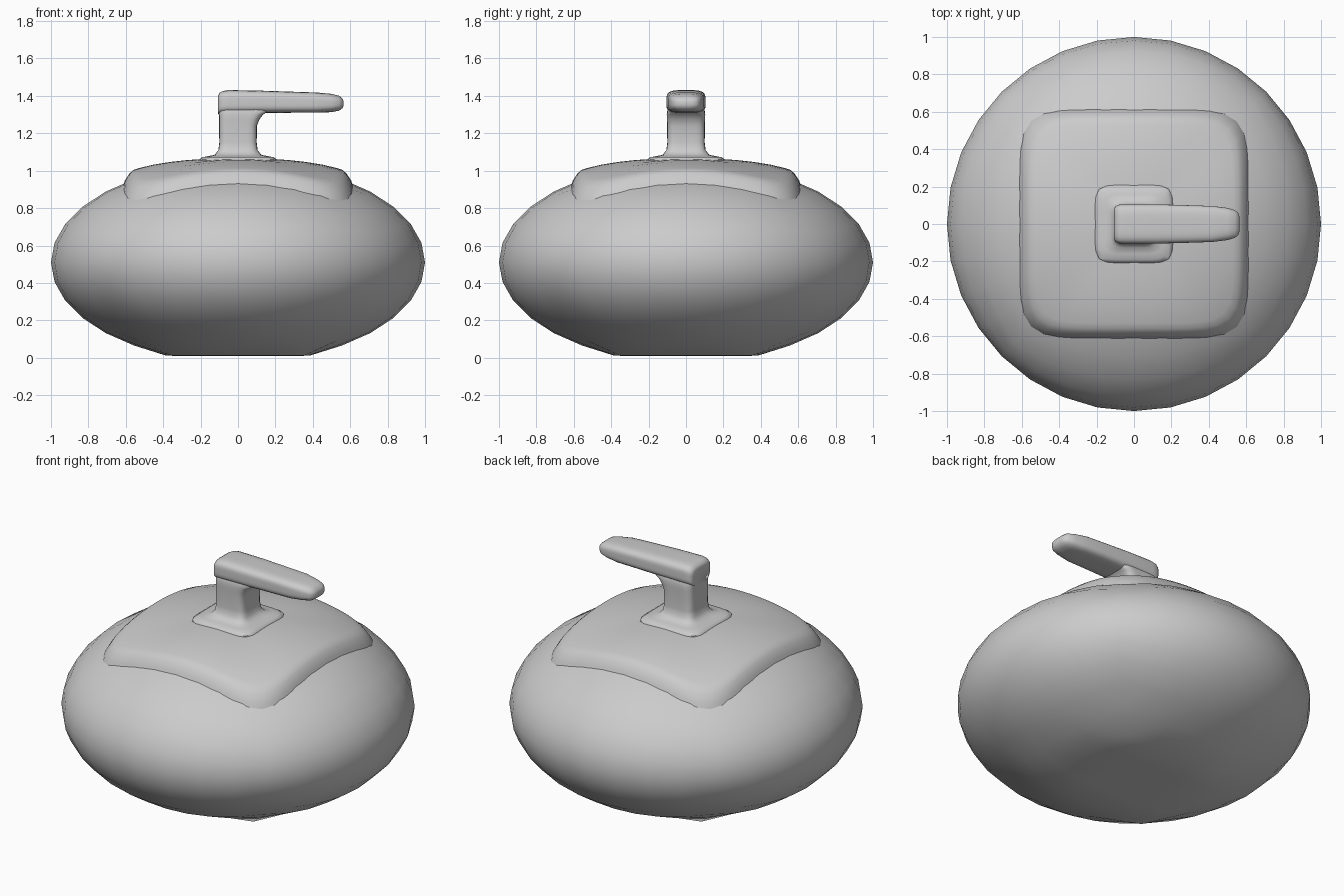
import bpy, bmesh, math
from mathutils import Vector

if "Cube" in bpy.data.objects:
    bpy.data.objects.remove(bpy.data.objects["Cube"])

CZ, RZ = 0.51, 0.535          # body centre height and vertical radius


def dome(r):
    return CZ + RZ * math.sqrt(max(0.0, 1 - r * r))


def finish(name, bm, angle=50):
    bmesh.ops.recalc_face_normals(bm, faces=bm.faces)
    me = bpy.data.meshes.new(name)
    bm.to_mesh(me)
    bm.free()
    ob = bpy.data.objects.new(name, me)
    bpy.context.collection.objects.link(ob)
    bpy.ops.object.select_all(action='DESELECT')
    ob.select_set(True)
    bpy.context.view_layer.objects.active = ob
    bpy.ops.object.shade_smooth_by_angle(angle=math.radians(angle))
    return ob


def rounded(t, p):
    """Point on a unit rounded square, spread so the corners get points."""
    c, s = math.cos(t), math.sin(t)
    k = (abs(c) ** p + abs(s) ** p) ** (-1 / p)
    return c * k, s * k


def loft(name, rings, n=40):
    """Each ring is a function of t giving a point; ends are capped."""
    bm = bmesh.new()
    loops = [[bm.verts.new(f(2 * math.pi * i / n)) for i in range(n)] for f in rings]
    for a, b in zip(loops, loops[1:]):
        for i in range(n):
            j = (i + 1) % n
            bm.faces.new((a[i], a[j], b[j], b[i]))
    bm.faces.new(loops[0])
    bm.faces.new(loops[-1])
    return finish(name, bm)


# Stone body: a cube projected to a squashed sphere, flattened underneath
bm = bmesh.new()
bmesh.ops.create_cube(bm, size=2)
bmesh.ops.subdivide_edges(bm, edges=bm.edges[:], cuts=7, use_grid_fill=True)
for v in bm.verts:
    d = Vector([math.tan(c * math.pi / 4) for c in v.co]).normalized()
    v.co = (d.x, d.y, CZ + RZ * d.z)
    if d.z < 0 and max(abs(d.x), abs(d.y)) < 0.43:
        v.co.z = 0.008 + 0.02 * (d.x ** 2 + d.y ** 2)
    v.co.z = max(v.co.z, 0.0)
finish("stone_body", bm)


# Raised rounded-square plate following the dome
def plate_ring(half, lift):
    def f(t):
        x, y = rounded(t, 6.5)
        x, y = x * half, y * half
        return x, y, dome(math.hypot(x, y)) + lift
    return f


plate = [(0.62, -0.03), (0.605, 0.012), (0.58, 0.04), (0.56, 0.05), (0.53, 0.05),
         (0.45, 0.045), (0.36, 0.038), (0.27, 0.032), (0.18, 0.026), (0.05, 0.024)]
loft("top_plate", [plate_ring(*p) for p in plate], 64)


# Handle stem with flared foot
def stem_ring(z, hx, hy, cx=0.0, p=6):
    def f(t):
        x, y = rounded(t, p)
        return cx + x * hx, y * hy, z
    return f


stem = [(1.03, 0.212, 0.212), (1.06, 0.208, 0.208), (1.072, 0.19, 0.19),
        (1.078, 0.16, 0.16), (1.085, 0.125, 0.125), (1.11, 0.105, 0.105),
        (1.15, 0.1, 0.1), (1.24, 0.101, 0.101), (1.275, 0.108, 0.102, 0.007),
        (1.3, 0.118, 0.103, 0.016), (1.32, 0.135, 0.1, 0.03), (1.38, 0.12, 0.08, 0.03)]
loft("handle_stem", [stem_ring(*s) for s in stem])


# Handle grip, tapering to a rounded tip
def grip_ring(x, z, hy, hz, p=4):
    def f(t):
        y, w = rounded(t, p)
        return x, y * hy, z + w * hz
    return f


grip = [(-0.106, 1.35, 0.08, 0.05), (-0.1, 1.36, 0.095, 0.056), (-0.08, 1.366, 0.103, 0.06),
        (-0.05, 1.368, 0.105, 0.063), (0.12, 1.368, 0.105, 0.06), (0.3, 1.366, 0.1, 0.056),
        (0.42, 1.364, 0.096, 0.054), (0.5, 1.362, 0.086, 0.049, 3),
        (0.54, 1.361, 0.074, 0.04, 3), (0.558, 1.36, 0.058, 0.026, 3), (0.565, 1.36, 0.035, 0.012, 3)]
loft("handle_grip", [grip_ring(*g) for g in grip])
